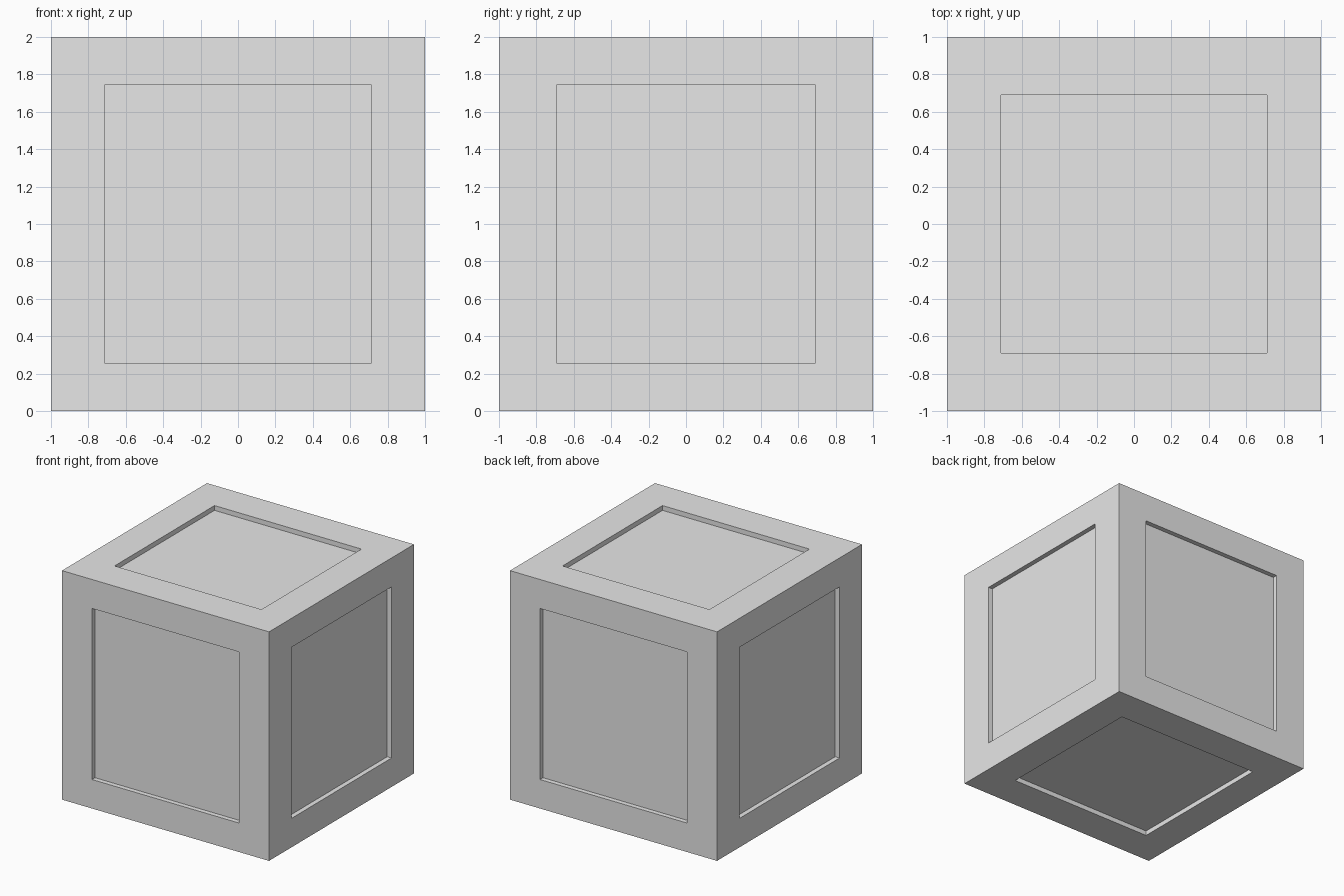
import bpy
import bmesh
from mathutils import Vector

cube = bpy.data.objects.get("Cube")
if cube:
    bpy.data.objects.remove(cube, do_unlink=True)

PANEL = Vector((0.71, 0.69, 0.747))   # half sizes of the recessed panels
DEPTH = 0.042                         # depth of each recess

# Plain grey material
grey = bpy.data.materials.new("light_grey")
grey.use_nodes = True
colour = (0.8, 0.8, 0.8, 1.0)
grey.diffuse_color = colour
grey.node_tree.nodes["Principled BSDF"].inputs["Base Color"].default_value = colour

# Solid block
bm = bmesh.new()
bmesh.ops.create_cube(bm, size=2.0)
bm.normal_update()
panels = list(bm.faces)

# Inset one panel per side and fit its border to the panel size
bmesh.ops.inset_individual(bm, faces=panels, thickness=0.3, depth=0.0)
for face in panels:
    face.normal_update()
    normal_axis = max(range(3), key=lambda i: abs(face.normal[i]))
    for v in face.verts:
        for axis in range(3):
            if axis != normal_axis:
                v.co[axis] = PANEL[axis] if v.co[axis] > 0 else -PANEL[axis]

# Sink each panel straight into the block
sunk = bmesh.ops.extrude_discrete_faces(bm, faces=panels)["faces"]
for face in sunk:
    face.normal_update()
    bmesh.ops.translate(bm, verts=face.verts, vec=-face.normal * DEPTH)

bmesh.ops.recalc_face_normals(bm, faces=bm.faces)
bmesh.ops.translate(bm, verts=bm.verts, vec=(0, 0, 1))

mesh = bpy.data.meshes.new("panelled_crate")
bm.to_mesh(mesh)
bm.free()
mesh.materials.append(grey)
crate = bpy.data.objects.new("panelled_crate", mesh)
bpy.context.collection.objects.link(crate)
